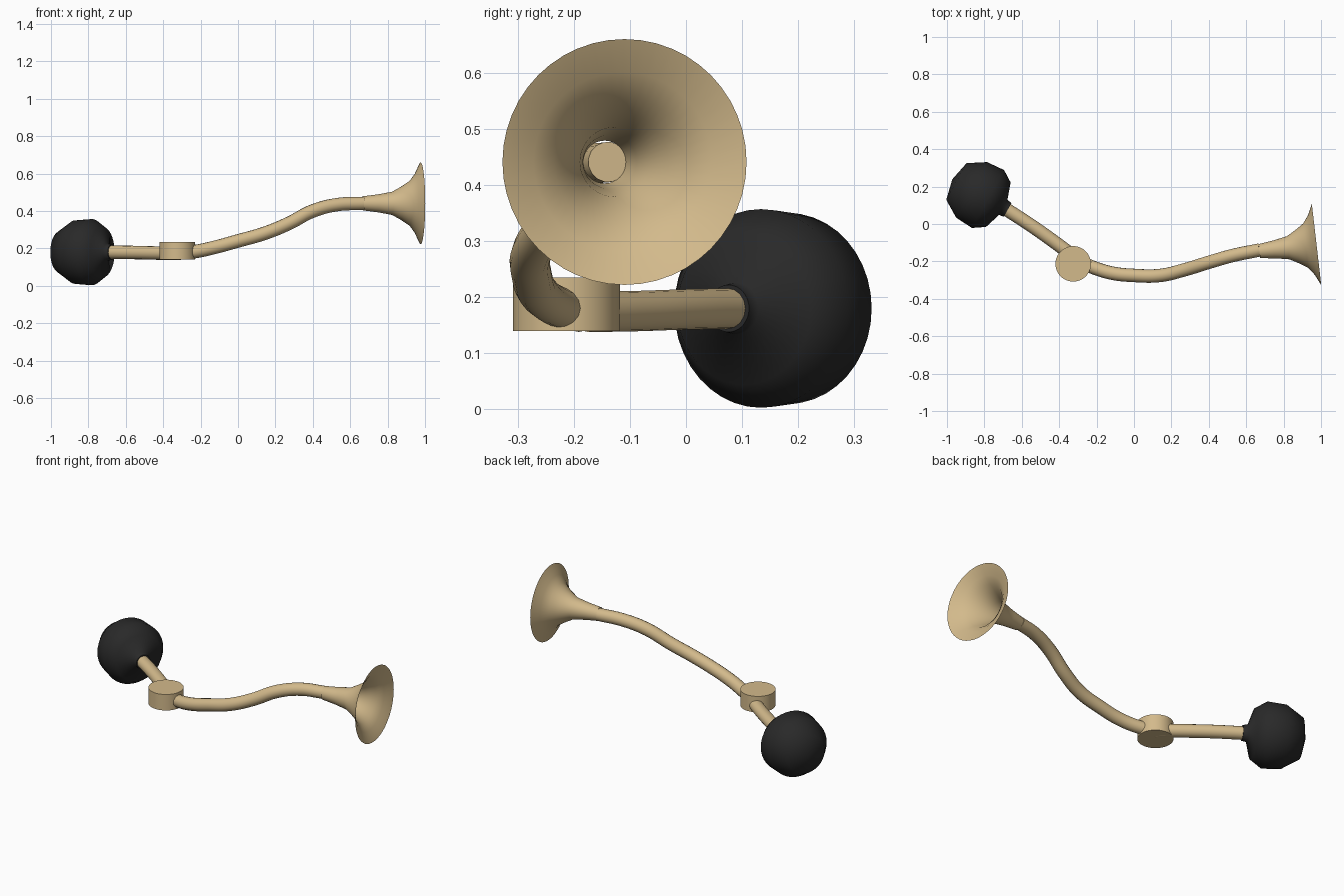
import bpy, bmesh, math
from mathutils import Vector

if "Cube" in bpy.data.objects:
    bpy.data.objects.remove(bpy.data.objects["Cube"])


def material(name, rgb):
    m = bpy.data.materials.new(name)
    m.diffuse_color = (*rgb, 1)
    m.use_nodes = True
    m.node_tree.nodes["Principled BSDF"].inputs["Base Color"].default_value = m.diffuse_color
    return m


brass = material("brass", (0.65, 0.49, 0.26))
rubber = material("black rubber", (0.022, 0.022, 0.022))


def finish(ob, mat, angle):
    ob.data.materials.clear()
    ob.data.materials.append(mat)
    bpy.ops.object.select_all(action='DESELECT')
    ob.select_set(True)
    bpy.context.view_layer.objects.active = ob
    bpy.ops.object.shade_smooth_by_angle(angle=math.radians(angle))


def lathe(name, profile, start, axis, mat, angle, sides=40):
    """Revolve (distance along axis, radius) pairs around an axis."""
    bm = bmesh.new()
    rings = []
    for d, r in profile:
        if r == 0:
            rings.append([bm.verts.new((0, 0, d))])
        else:
            rings.append([bm.verts.new((r * math.cos(2 * math.pi * i / sides),
                                        r * math.sin(2 * math.pi * i / sides), d))
                          for i in range(sides)])
    for a, b in zip(rings, rings[1:]):
        for i in range(sides):
            j = (i + 1) % sides
            if len(a) == 1:
                bm.faces.new((a[0], b[j], b[i]))
            elif len(b) == 1:
                bm.faces.new((a[i], a[j], b[0]))
            else:
                bm.faces.new((a[i], a[j], b[j], b[i]))
    me = bpy.data.meshes.new(name)
    bm.to_mesh(me)
    bm.free()
    ob = bpy.data.objects.new(name, me)
    bpy.context.collection.objects.link(ob)
    me.transform(Vector(axis).to_track_quat('Z', 'Y').to_matrix().to_4x4())
    ob.location = start
    finish(ob, mat, angle)
    return ob


def tube(name, points, radius, mat):
    """Capped round pipe along a smooth path."""
    cu = bpy.data.curves.new(name, 'CURVE')
    cu.dimensions = '3D'
    cu.bevel_depth = radius
    cu.bevel_resolution = 6
    cu.resolution_u = 8
    cu.use_fill_caps = True
    sp = cu.splines.new('BEZIER')
    sp.bezier_points.add(len(points) - 1)
    for bp, p in zip(sp.bezier_points, points):
        bp.co = p
        bp.handle_left_type = bp.handle_right_type = 'AUTO'
    ob = bpy.data.objects.new(name, cu)
    bpy.context.collection.objects.link(ob)
    bpy.ops.object.select_all(action='DESELECT')
    ob.select_set(True)
    bpy.context.view_layer.objects.active = ob
    bpy.ops.object.convert(target='MESH')
    finish(bpy.context.object, mat, 40)


# Squeeze bulb with a short neck
lathe("squeeze_bulb",
      [(-0.005, 0), (-0.005, 0.042), (0.022, 0.046), (0.052, 0.136), (0.115, 0.177),
       (0.215, 0.170), (0.308, 0.112), (0.333, 0)],
      (-0.68, 0.078, 0.18), (-0.875, 0.485, 0), rubber, 80)

# Upright drum joining the two pipes
lathe("valve_drum", [(0, 0), (0, 0.095), (0.095, 0.095), (0.095, 0)],
      (-0.325, -0.213, 0.14), (0, 0, 1), brass, 40)

# Straight pipe from bulb to drum
tube("bulb_pipe", [(-0.69, 0.083, 0.18), (-0.55, -0.008, 0.178),
                   (-0.42, -0.10, 0.175), (-0.32, -0.175, 0.174)], 0.036, brass)

# Curved pipe from drum to horn
tube("curved_pipe", [(-0.32, -0.19, 0.174), (-0.23, -0.228, 0.183), (-0.12, -0.262, 0.207),
                     (0.0, -0.275, 0.24), (0.14, -0.275, 0.28), (0.27, -0.245, 0.333),
                     (0.40, -0.205, 0.40), (0.53, -0.168, 0.434), (0.672, -0.139, 0.441)],
     0.036, brass)

# Flared open horn
lathe("horn_bell",
      [(0, 0.038), (0.08, 0.048), (0.155, 0.062), (0.205, 0.09), (0.25, 0.12),
       (0.28, 0.16), (0.308, 0.219)],
      (0.67, -0.145, 0.441), (0.993, 0.115, 0), brass, 80, 48)
